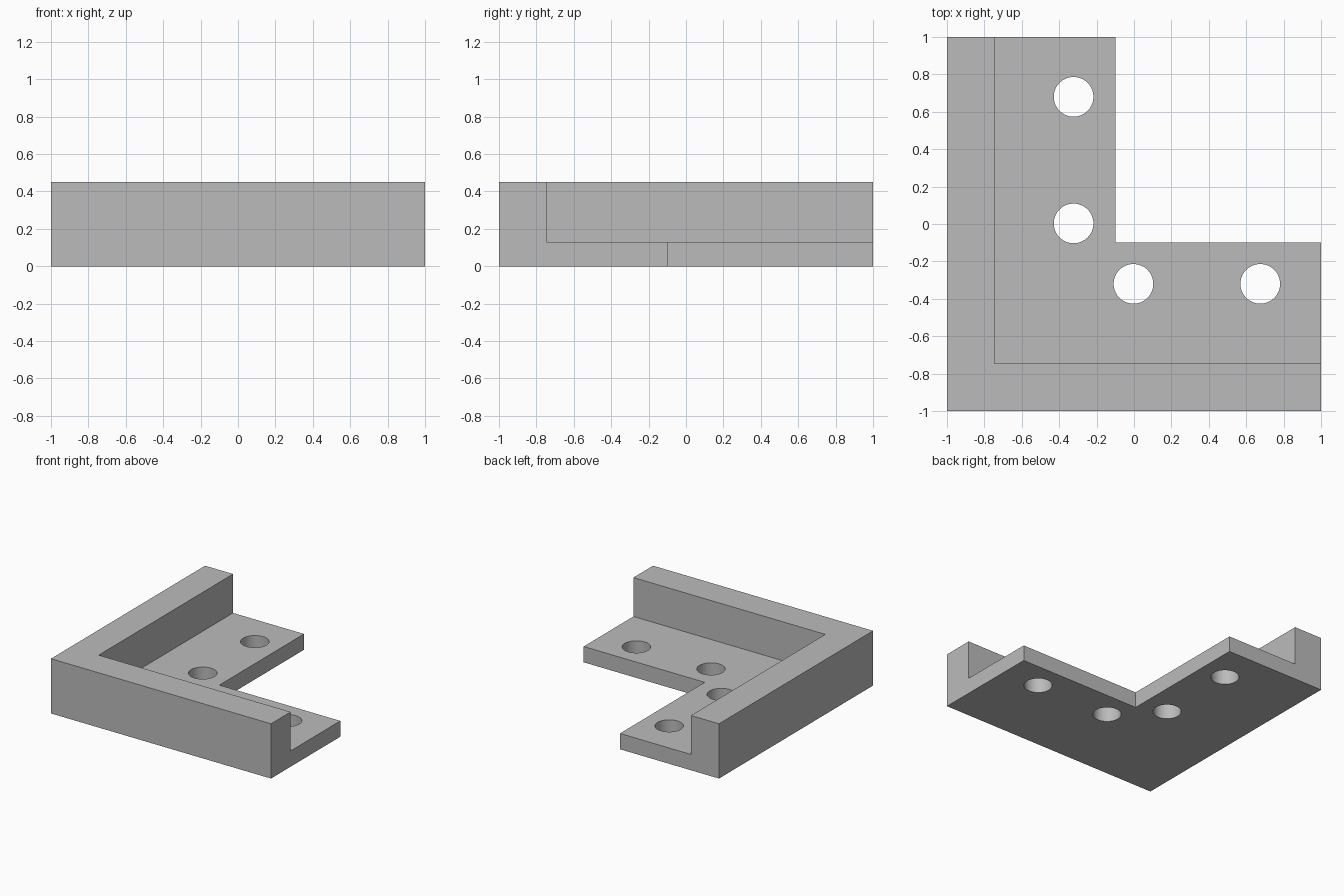
import bpy
import bmesh
from math import radians

default = bpy.data.objects.get("Cube")
if default:
    bpy.data.objects.remove(default, do_unlink=True)

HEIGHT, PLATE = 0.45, 0.13
WALL, INNER = -0.745, -0.1
HOLE_RADIUS = 0.106
HOLES = [(-0.323, 0.68), (-0.323, 0.003), (-0.003, -0.32), (0.675, -0.32)]

grey = bpy.data.materials.new("plain grey")
grey.use_nodes = True
colour = (0.5, 0.5, 0.5, 1)
grey.diffuse_color = colour
grey.node_tree.nodes["Principled BSDF"].inputs["Base Color"].default_value = colour


def prism(name, outline, low, high):
    """Extrude a flat outline between two heights."""
    bm = bmesh.new()
    face = bm.faces.new([bm.verts.new((x, y, low)) for x, y in outline])
    top = bmesh.ops.extrude_face_region(bm, geom=[face])["geom"]
    bmesh.ops.translate(bm, vec=(0, 0, high - low),
                        verts=[v for v in top if isinstance(v, bmesh.types.BMVert)])
    bmesh.ops.recalc_face_normals(bm, faces=bm.faces)
    mesh = bpy.data.meshes.new(name)
    bm.to_mesh(mesh)
    bm.free()
    mesh.materials.append(grey)
    obj = bpy.data.objects.new(name, mesh)
    bpy.context.collection.objects.link(obj)
    return obj


def cut(target, cutter):
    """Subtract a hidden cutter from the target."""
    mod = target.modifiers.new(cutter.name, "BOOLEAN")
    mod.operation, mod.solver, mod.object = "DIFFERENCE", "EXACT", cutter
    bpy.context.view_layer.objects.active = target
    bpy.ops.object.modifier_apply(modifier=mod.name)
    bpy.data.objects.remove(cutter, do_unlink=True)


# L-shaped block
bracket = prism("corner_bracket", [(-1, -1), (1, -1), (1, INNER), (INNER, INNER),
                                   (INNER, 1), (-1, 1)], 0, HEIGHT)

# Lower the inside to a thin plate, leaving the two outer walls
cut(bracket, prism("recess_cutter", [(WALL, WALL), (2, WALL), (2, 2), (WALL, 2)], PLATE, 1))

# Screw holes through the plate
for x, y in HOLES:
    bpy.ops.mesh.primitive_cylinder_add(vertices=64, radius=HOLE_RADIUS, depth=1,
                                        location=(x, y, 0))
    hole = bpy.context.object
    hole.name = "hole_cutter"
    hole.data.materials.append(grey)
    cut(bracket, hole)

# Smooth hole walls, crisp edges
bpy.ops.object.select_all(action="DESELECT")
bracket.select_set(True)
bpy.context.view_layer.objects.active = bracket
bpy.ops.object.shade_smooth_by_angle(angle=radians(30))
